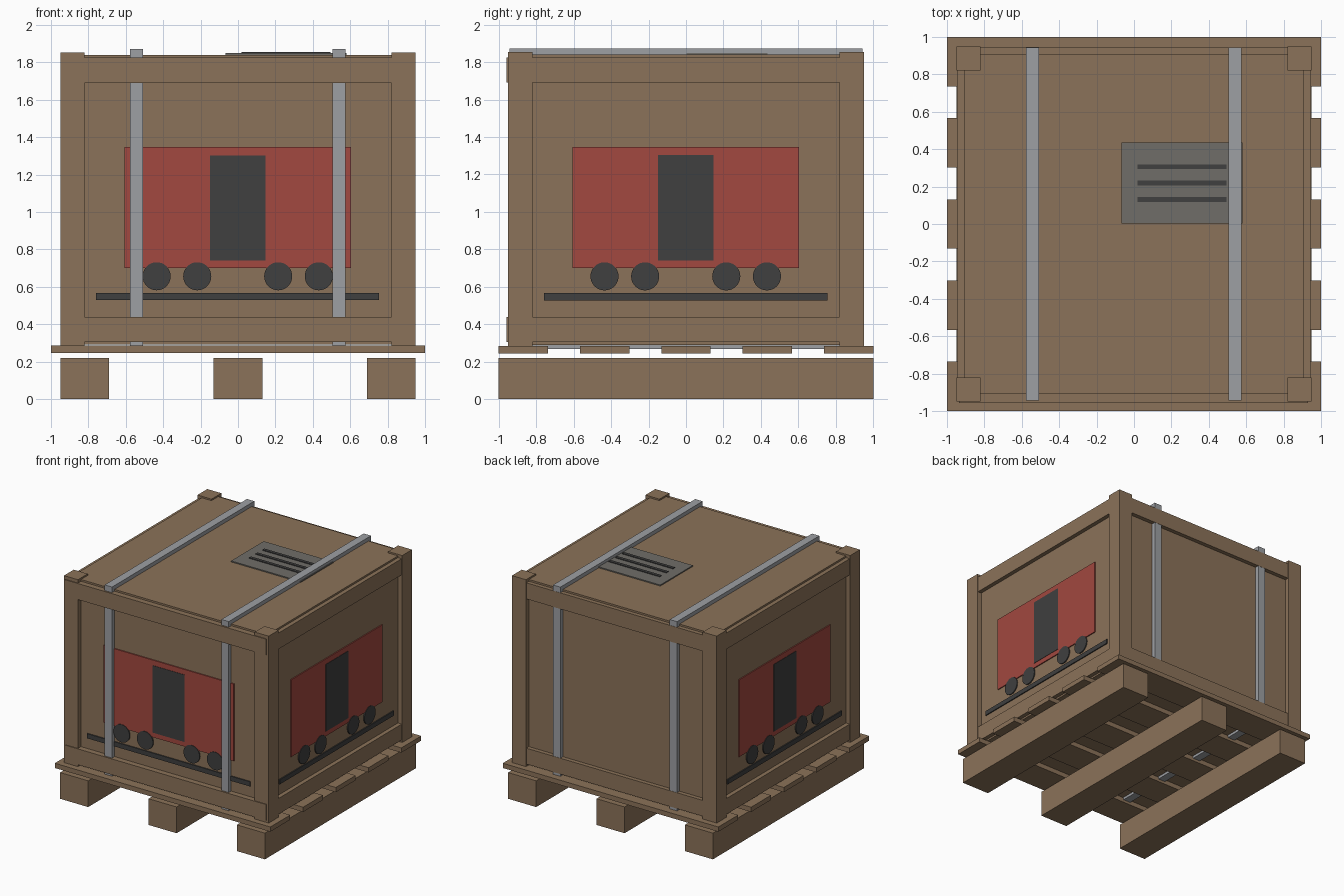
import bpy
from math import pi
from mathutils import Matrix

cube = bpy.data.objects.get("Cube")
if cube:
    bpy.data.objects.remove(cube, do_unlink=True)


def material(name, r, g, b):
    m = bpy.data.materials.new(name)
    m.use_nodes = True
    m.diffuse_color = (r, g, b, 1)
    bsdf = next(n for n in m.node_tree.nodes if n.type == "BSDF_PRINCIPLED")
    bsdf.inputs["Base Color"].default_value = (r, g, b, 1)
    return m


WOOD = material("wood brown", 0.26, 0.17, 0.10)
RED = material("painted red", 0.36, 0.065, 0.05)
DARK = material("dark grey", 0.05, 0.05, 0.05)
STEEL = material("strap grey", 0.34, 0.35, 0.37)
LABEL = material("label grey", 0.16, 0.155, 0.14)


def box(name, mat, x, y, z):
    """Box spanning the (low, high) ranges along each axis."""
    bpy.ops.mesh.primitive_cube_add(size=1)
    ob = bpy.context.object
    ob.name = name
    spans = (x, y, z)
    ob.data.transform(Matrix.Diagonal([b - a for a, b in spans] + [1]))
    ob.location = [(a + b) / 2 for a, b in spans]
    ob.data.materials.append(mat)
    return ob


def disc(name, mat, radius, x, y, z):
    """Disc whose axis runs along y."""
    bpy.ops.mesh.primitive_cylinder_add(vertices=32, radius=radius, depth=y[1] - y[0])
    ob = bpy.context.object
    ob.name = name
    ob.data.transform(Matrix.Rotation(pi / 2, 4, "X"))
    ob.location = (x, (y[0] + y[1]) / 2, z)
    ob.data.materials.append(mat)
    bpy.ops.object.shade_smooth_by_angle()
    return ob


def turn(objects, angle):
    bpy.context.view_layer.update()
    for ob in objects:
        ob.matrix_world = Matrix.Rotation(angle, 4, "Z") @ ob.matrix_world


WALL = 0.91    # half width of the crate panels
OUTER = 0.95   # half width over the corner posts
INNER = 0.82   # inner edge of the corner posts
LID = 1.84

# Pallet: three skids under five boards
for x in (-0.82, 0, 0.82):
    box("pallet_skid", WOOD, (x - 0.13, x + 0.13), (-1, 1), (0, 0.22))
for i in range(-2, 3):
    y = i * 0.434
    box("pallet_board", WOOD, (-1, 1), (y - 0.132, y + 0.132), (0.245, 0.285))

# Crate body and corner posts
box("crate_body", WOOD, (-WALL, WALL), (-WALL, WALL), (0.29, LID))
for sx in (-1, 1):
    for sy in (-1, 1):
        box("corner_post", WOOD, sorted((sx * INNER, sx * OUTER)),
            sorted((sy * INNER, sy * OUTER)), (0.285, 1.853))

# Rails: the front pair overlaps the posts, the others fit between them
for z in ((0.305, 0.438), (1.69, 1.825)):
    box("front_rail", WOOD, (-0.935, 0.93), (-0.957, -WALL), z)
    for angle in (pi / 2, pi, -pi / 2):
        rail = box("rail", WOOD, (-INNER, INNER), (-0.945, -WALL), z)
        turn([rail], angle)

# Metal straps wrapped around the crate
for x in (-0.543, 0.54):
    span = (x - 0.034, x + 0.034)
    box("strap_top", STEEL, span, (-0.943, 0.943), (LID, 1.872))
    box("strap_bottom", STEEL, span, (-0.943, 0.943), (0.268, 0.29))
    box("strap_front", STEEL, span, (-0.943, -WALL), (0.27, 1.86))
    box("strap_back", STEEL, span, (WALL, 0.943), (0.27, 1.86))


# Painted wagon picture on the front and both sides
def wagon(angle):
    def plate(depth):
        return (-WALL - depth, -WALL)
    parts = [
        box("wagon_body", RED, (-0.606, 0.604), plate(0.009), (0.70, 1.347)),
        box("wagon_door", DARK, (-0.15, 0.148), (-WALL - 0.012, -WALL - 0.006), (0.74, 1.303)),
        box("wagon_track", DARK, (-0.758, 0.755), plate(0.009), (0.528, 0.567)),
    ]
    for x in (-0.435, -0.218, 0.215, 0.432):
        parts.append(disc("wagon_wheel", DARK, 0.075, x,
                          (-WALL - 0.013, -WALL - 0.004), 0.656))
    turn(parts, angle)


for angle in (0, pi / 2, -pi / 2):
    wagon(angle)

# Shipping label with three printed lines on the lid
box("lid_label", LABEL, (-0.066, 0.58), (0.003, 0.435), (LID, LID + 0.009))
for y in (0.131, 0.219, 0.306):
    box("label_line", DARK, (0.02, 0.494), (y - 0.013, y + 0.013), (LID + 0.006, LID + 0.015))
